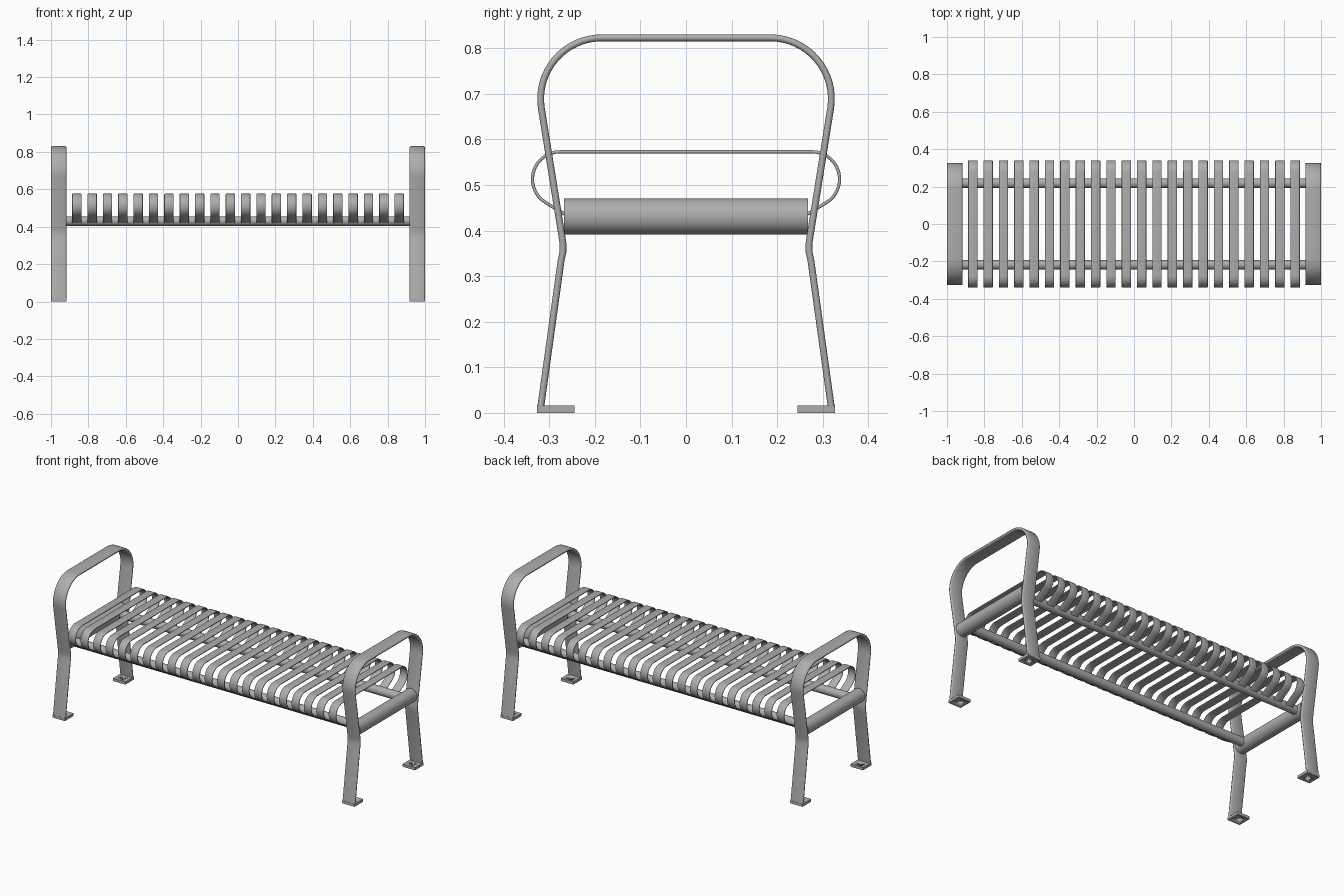
import bpy, bmesh, math
from mathutils import Vector

old = bpy.data.objects.get("Cube")
if old:
    bpy.data.objects.remove(old, do_unlink=True)

# Single painted metal finish
metal = bpy.data.materials.new("grey_metal")
metal.use_nodes = True
GREY = (0.42, 0.42, 0.42, 1)
metal.diffuse_color = GREY
metal.node_tree.nodes["Principled BSDF"].inputs["Base Color"].default_value = GREY


def finish(obj, angle=50):
    obj.data.materials.append(metal)
    bpy.ops.object.select_all(action='DESELECT')
    obj.select_set(True)
    bpy.context.view_layer.objects.active = obj
    bpy.ops.object.shade_smooth_by_angle(angle=math.radians(angle))
    return obj


def flat_section(width, thick, steps=4):
    """Flat bar cross-section with rounded long edges: (across, through)."""
    r = thick / 2
    pts = []
    for side in (1, -1):
        for i in range(steps + 1):
            a = -math.pi / 2 + math.pi * i / steps
            pts.append((side * (width / 2 - r + r * math.cos(a)), side * r * math.sin(a)))
    return pts


def sweep(name, path, width, thick, x):
    """Sweep a flat bar along a (y, z) path."""
    pts = [Vector(p) for p in path]
    bm = bmesh.new()
    rings = []
    for i, p in enumerate(pts):
        before = (p - pts[i - 1]).normalized() if i else None
        after = (pts[i + 1] - p).normalized() if i < len(pts) - 1 else None
        t = ((before or after) + (after or before)).normalized()
        n = Vector((-t.y, t.x))
        rings.append([bm.verts.new((x + u, p.x + n.x * v, p.y + n.y * v))
                      for u, v in flat_section(width, thick)])
    for a, b in zip(rings, rings[1:]):
        for k in range(len(a)):
            m = (k + 1) % len(a)
            bm.faces.new((a[k], a[m], b[m], b[k]))
    bm.faces.new(rings[0])
    bm.faces.new(rings[-1])
    bmesh.ops.recalc_face_normals(bm, faces=bm.faces)
    mesh = bpy.data.meshes.new(name)
    bm.to_mesh(mesh)
    bm.free()
    obj = bpy.data.objects.new(name, mesh)
    bpy.context.collection.objects.link(obj)
    return finish(obj)


def arc(cy, cz, r, start, end, steps):
    angles = [math.radians(start + (end - start) * i / steps) for i in range(steps + 1)]
    return [(cy + r * math.cos(a), cz + r * math.sin(a)) for a in angles]


def both_sides(half):
    """Complete a path that runs from its +y end to the middle."""
    return half + [(-y, z) for y, z in reversed(half)]


def tube(name, radius, length, location, rotation):
    bpy.ops.mesh.primitive_cylinder_add(vertices=32, radius=radius, depth=length,
                                        location=location, rotation=rotation)
    obj = bpy.context.object
    obj.name = name
    return finish(obj)


def foot_plate(name, x, y):
    """Bolt-down tab with a round hole."""
    bpy.ops.mesh.primitive_cube_add(size=1, location=(x, y, 0.008))
    plate = bpy.context.object
    plate.name = name
    plate.dimensions = (0.083, 0.082, 0.016)
    bpy.ops.object.transform_apply(location=False, rotation=False, scale=True)
    cutter = tube(name + "_hole_cutter", 0.017, 0.1, (x, y - math.copysign(0.006, y), 0), (0, 0, 0))
    cutter.hide_render = True
    cutter.hide_viewport = True
    cut = plate.modifiers.new("bolt_hole", 'BOOLEAN')
    cut.object = cutter
    cut.solver = 'EXACT'
    finish(plate)


# End frames: bent flat bar forming two legs and an arm loop
frame_path = both_sides([(0.320, 0.004), (0.274, 0.335), (0.270, 0.353), (0.270, 0.372),
                         (0.273, 0.392)] + arc(0.185, 0.689, 0.134, -9, 90, 16))
# Slats: flat top, rounded ends curling back under to the rails
slat_path = both_sides([(0.243, 0.422)] + arc(0.277, 0.513, 0.060, -60, 90, 14))

for side, x in (("left", 0.9585), ("right", -0.9585)):
    sweep(side + "_end_frame", frame_path, 0.083, 0.015, x)
    tube(side + "_end_crossbar", 0.040, 0.535, (x, 0, 0.431), (math.pi / 2, 0, 0))
    for end, y in (("front", -0.286), ("back", 0.286)):
        foot_plate(f"{side}_{end}_foot", x, y)

# Long rails under the seat
for end, y in (("front", -0.218), ("back", 0.218)):
    tube(end + "_seat_rail", 0.025, 1.85, (0, y, 0.430), (0, math.pi / 2, 0))

# Seat slats
SLATS = 22
for i in range(SLATS):
    x = -0.862 + 1.724 * i / (SLATS - 1)
    sweep(f"seat_slat_{i + 1}", slat_path, 0.050, 0.007, x)
